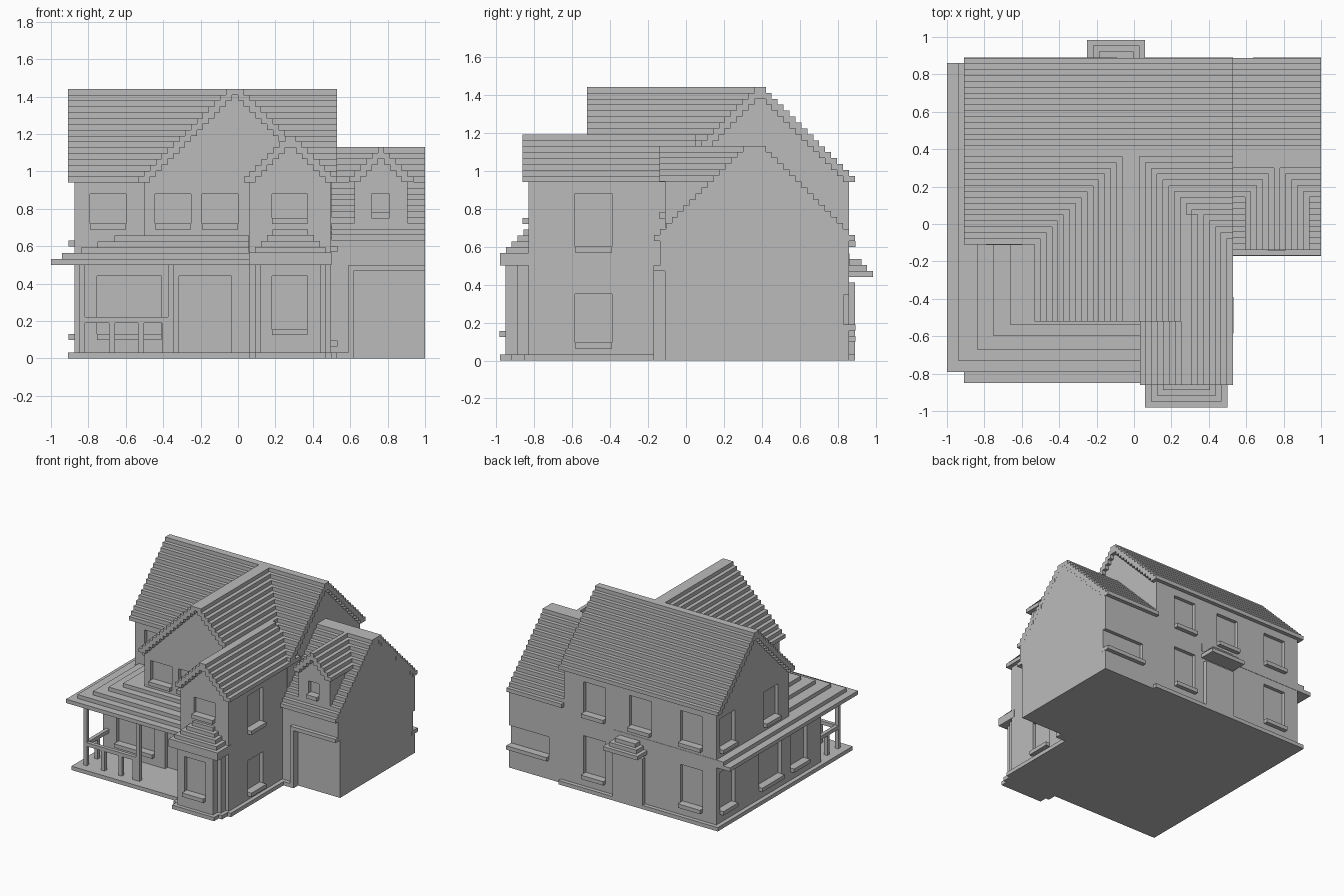
import bpy, bmesh

if "Cube" in bpy.data.objects:
    bpy.data.objects.remove(bpy.data.objects["Cube"], do_unlink=True)

U = 1 / 32  # height of one roof course

stone = bpy.data.materials.new("plain_grey")
stone.use_nodes = True
grey = (0.5, 0.5, 0.5, 1)
stone.diffuse_color = grey
stone.node_tree.nodes["Principled BSDF"].inputs["Base Color"].default_value = grey


def finish(name, bm):
    bmesh.ops.recalc_face_normals(bm, faces=bm.faces)
    mesh = bpy.data.meshes.new(name)
    bm.to_mesh(mesh)
    bm.free()
    mesh.materials.append(stone)
    obj = bpy.data.objects.new(name, mesh)
    bpy.context.scene.collection.objects.link(obj)
    return obj


def prism(bm, outline, axis, a, b):
    """Extrude an outline of (across, z) points along x or y."""
    def place(p, t):
        return (t, p[0], p[1]) if axis == "x" else (p[0], t, p[1])
    low = [bm.verts.new(place(p, a)) for p in outline]
    high = [bm.verts.new(place(p, b)) for p in outline]
    bm.faces.new(low)
    bm.faces.new(high)
    n = len(outline)
    for i in range(n):
        j = (i + 1) % n
        bm.faces.new((low[i], low[j], high[j], high[i]))


def boxes(name, *items):
    """Each item is x0, x1, y0, y1, z0, z1."""
    bm = bmesh.new()
    for x0, x1, y0, y1, z0, z1 in items:
        prism(bm, [(x0, z0), (x1, z0), (x1, z1), (x0, z1)], "y", y0, y1)
    return finish(name, bm)


def stepped_roof(name, axis, a, b, centre, ridge, top, courses):
    """Gable roof of overlapping courses, hollow underneath."""
    bm = bmesh.new()
    for i in range(courses):
        half, z1 = ridge + i * U, top - i * U
        inner = half - 2 * U
        spans = [(-half, half)] if inner <= 0 else [(-half, -inner), (inner, half)]
        for s, e in spans:
            prism(bm, [(centre + s, z1 - U), (centre + e, z1 - U),
                       (centre + e, z1), (centre + s, z1)], axis, a, b)
    return finish(name, bm)


def gable_walls(name, axis, a, b, centre, ridge, top, courses, base):
    """Wall block with gable ends that fit under a stepped roof."""
    half = ridge + (courses - 2) * U
    eave = top - (courses - 0.5) * U
    peak = top - 0.6 * U
    tip = max(0.004, half - (peak - eave))
    peak = eave + half - tip
    bm = bmesh.new()
    prism(bm, [(centre - half, base), (centre + half, base), (centre + half, eave),
               (centre + tip, peak), (centre - tip, peak), (centre - half, eave)], axis, a, b)
    return finish(name, bm)


sills = []


def opening(side, plane, a, b, z0, z1, sill=True):
    """Return a shallow cutter box and store the sill below it."""
    def oriented(out, depth, low, high):
        s = 1 if side in ("back", "right") else -1
        p, q = sorted((plane + s * out, plane - s * depth))
        return (a, b, p, q, low, high) if side in ("front", "back") else (p, q, a, b, low, high)
    if sill:
        sills.append(oriented(U, U * 1.5, z0 - U, z0))
    return oriented(0.05, U, z0, z1)


def carve(obj, *cuts):
    cutter = boxes("cutter", *cuts)
    cutter.hide_render = True
    mod = obj.modifiers.new("openings", "BOOLEAN")
    mod.operation, mod.solver, mod.object = "DIFFERENCE", "EXACT", cutter
    graph = bpy.context.evaluated_depsgraph_get()
    mesh = bpy.data.meshes.new_from_object(obj.evaluated_get(graph))
    obj.modifiers.clear()
    obj.data = mesh
    bpy.data.objects.remove(cutter, do_unlink=True)


# Roofs: axis, ends, centre, ridge half width, top, courses
main = (0.39, 0.03, 1.44, 16)
cross = (-0.017, 0.047, 1.44, 16)
wing = (0.28, 0.03, 1.19, 8)
garage = (0.36, 0.06, 1.13, 16)
dormer = (0.765, 0.016, 1.13, 6)
stepped_roof("main_roof", "x", -0.91, 0.53, *main)
stepped_roof("cross_gable_roof", "y", -0.52, 0.38, *cross)
stepped_roof("wing_roof", "y", -0.86, 0.05, *wing)
stepped_roof("garage_roof", "x", 0.5, 1.0, *garage)
stepped_roof("dormer_roof", "y", -0.14, 0.33, *dormer)

# Main block
walls = gable_walls("main_walls", "x", -0.875, 0.5, *main, 0)
LOW, UP = (0.13, 0.44), (0.63, 0.88)
carve(walls,
      opening("front", -0.08, -0.79, -0.6, 0.72, 0.88),
      opening("back", 0.86, -0.75, -0.55, *LOW),
      opening("back", 0.86, 0.125, 0.325, *LOW),
      *[opening("back", 0.86, x, x + 0.2, *UP) for x in (-0.75, -0.29, 0.125)],
      opening("left", -0.875, 0.62, 0.81, *LOW),
      opening("left", -0.875, 0.02, 0.31, *LOW),
      opening("left", -0.875, 0.62, 0.81, *UP),
      opening("left", -0.875, 0.06, 0.25, *UP))

# Ground floor behind the porch
ground = boxes("porch_walls", (-0.875, 0.3, -0.49, 0, 0, 0.51))
carve(ground,
      opening("front", -0.49, -0.755, -0.41, *LOW),
      opening("front", -0.49, -0.315, -0.035, 0.03, 0.44, False),
      opening("left", -0.875, -0.31, -0.1, *LOW))

# Cross gable
gable = gable_walls("cross_gable_walls", "y", -0.49, 0.3, *cross, 0.5)
carve(gable, *[opening("front", -0.49, x, x + 0.193, 0.72, 0.88) for x in (-0.445, -0.193)])

# Front wing
front_wing = gable_walls("wing_walls", "y", -0.83, 0, *wing, 0)
carve(front_wing,
      opening("front", -0.83, 0.182, 0.372, 0.75, 0.88),
      opening("right", 0.5, -0.585, -0.39, 0.095, 0.35),
      opening("right", 0.5, -0.585, -0.39, 0.6, 0.88))

# Bay window
bay = boxes("bay_front", (0.12, 0.44, -0.95, -0.8, 0, 0.51))
carve(bay, opening("front", -0.95, 0.182, 0.372, 0.155, 0.44))
boxes("bay_sides", (0.09, 0.47, -0.89, -0.8, 0, 0.51))
boxes("bay_roof", (0.06, 0.5, -0.98, -0.8, 0.5, 0.565),
      *[(0.06 + i * U, 0.5 - i * U, -0.98 + i * U, -0.8, 0.56, 0.565 + i * U) for i in range(1, 5)])

# Garage with a recessed door, open at the outer end
door_cut = (0.62, 1.1, -0.3, -0.11, -0.1, 0.47)
block = gable_walls("garage_walls", "x", 0.45, 0.999, *garage, 0)
carve(block, door_cut, opening("back", 0.86, 0.635, 1.0, 0.19, 0.345))
frame = boxes("garage_door_frame", (0.59, 1.0, -0.17, -0.12, 0, 0.5))
carve(frame, door_cut)

# Dormer
small = gable_walls("dormer_walls", "y", -0.11, 0.3, *dormer, 0.7)
carve(small, opening("front", -0.11, 0.715, 0.81, 0.78, 0.88))

boxes("window_sills", *sills)

# Floor slab
boxes("floor_slab", (-0.91, 0.53, -0.85, 0.89, 0, U), (0.06, 0.5, -0.92, -0.8, 0, U),
      (0.09, 0.47, -0.98, -0.8, 0, U), (0.5, 0.6, -0.17, 0, 0, U))

# Porch roof wrapping along the left wall
edges = [(-1.0, -0.79), (-0.94, -0.73), (-0.84, -0.67), (-0.75, -0.6), (-0.66, -0.54)]
boxes("porch_roof", *[(x, 0.06, y, 0.86 if i < 2 else 0, 0.5 + i * U, 0.5 + (i + 1) * U)
                      for i, (x, y) in enumerate(edges)])

# Porch posts and railing
boxes("porch_posts", *[(x, x + U, -0.78, -0.75, 0, 0.51) for x in (-0.85, -0.375)])
boxes("porch_rails", (-0.84, -0.36, -0.78, -0.75, 0.19, 0.22), (-0.85, -0.82, -0.78, -0.48, 0.19, 0.22))
boxes("porch_balusters", *[(x, x + U, -0.78, -0.75, 0, 0.2) for x in (-0.69, -0.535, -0.406)],
      (-0.85, -0.82, -0.64, -0.61, 0, 0.2))

# Back door and stepped canopy
boxes("back_door", (-0.23, 0.04, 0.85, 0.89, 0, 0.41))
boxes("back_canopy", *[(-0.25 + i * U, 0.06 - i * U, 0.85, 0.985 - i * U, 0.44 + i * U, 0.44 + (i + 1) * U)
                       for i in range(3)])
